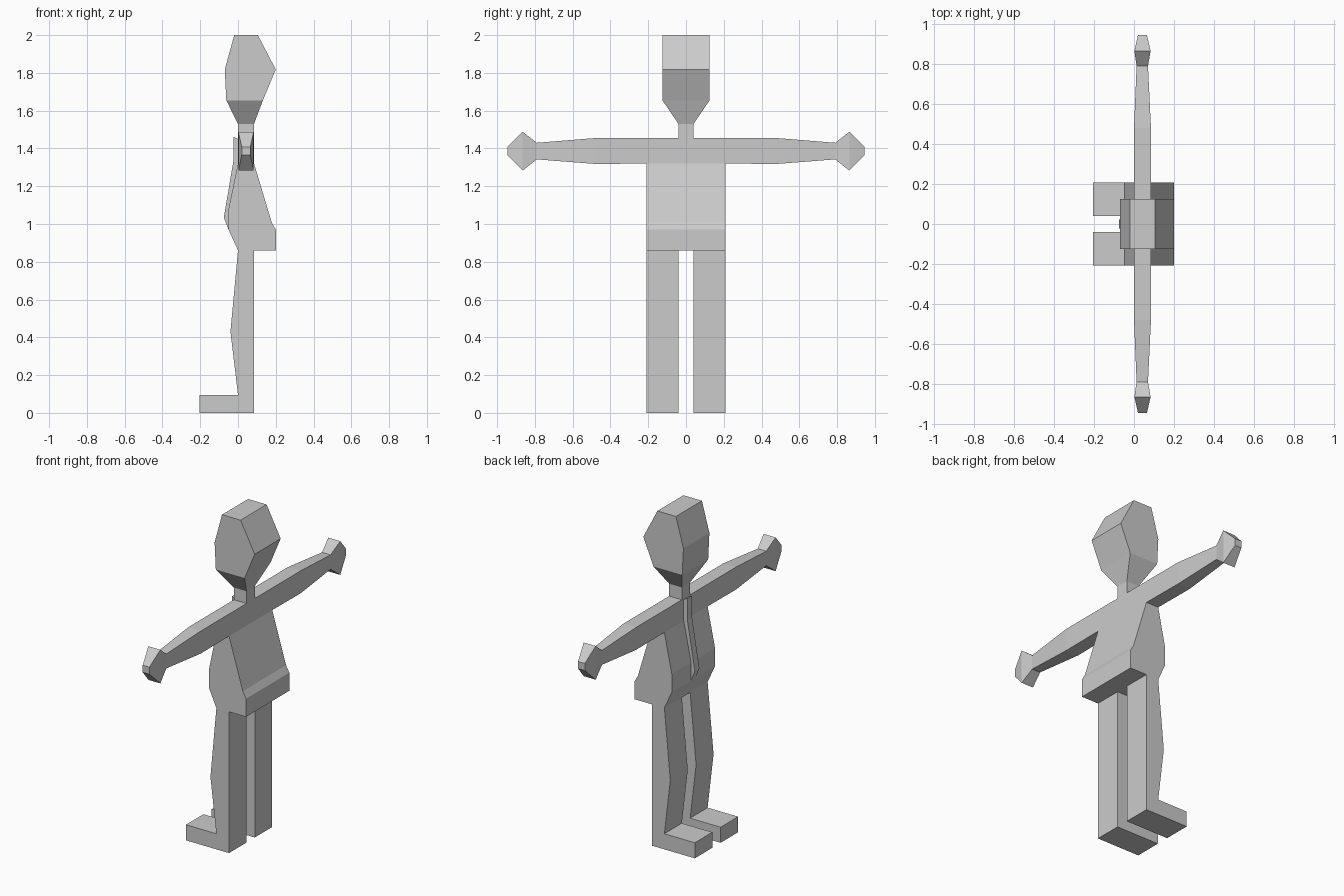
import bpy, bmesh

if "Cube" in bpy.data.objects:
    bpy.data.objects.remove(bpy.data.objects["Cube"])


def loft(name, rings, mirror=False):
    """Skin a list of matching closed rings and cap both ends."""
    bm = bmesh.new()
    loops = [[bm.verts.new(p) for p in ring] for ring in rings]
    n = len(loops[0])
    for a, b in zip(loops, loops[1:]):
        for i in range(n):
            j = (i + 1) % n
            bm.faces.new((a[i], a[j], b[j], b[i]))
    bm.faces.new(loops[0])
    bm.faces.new(loops[-1])
    bmesh.ops.recalc_face_normals(bm, faces=bm.faces)
    me = bpy.data.meshes.new(name)
    bm.to_mesh(me)
    bm.free()
    ob = bpy.data.objects.new(name, me)
    bpy.context.collection.objects.link(ob)
    if mirror:
        m = ob.modifiers.new("Mirror", 'MIRROR')
        m.use_axis = (False, True, False)
        m.use_mirror_merge = False
    return ob


def extrude_y(name, profile, y0, y1, mirror=False):
    """Side profile in x-z pulled along y."""
    return loft(name, [[(x, y, z) for x, z in profile] for y in (y0, y1)], mirror)


# Legs with feet pointing to -x
extrude_y("legs", [(0, 0.86), (-0.04, 0.43), (0, 0.095), (-0.205, 0.095),
                   (-0.205, 0), (0.085, 0), (0.085, 0.86)], 0.04, 0.208, True)

# Jacket-like torso flaring out at the back
extrude_y("torso", [(0, 1.455), (0, 1.32), (-0.05, 1.08), (-0.05, 0.97), (0, 0.86),
                    (0.2, 0.86), (0.2, 0.97), (0.178, 1.01), (0.085, 1.32),
                    (0.085, 1.455)], -0.208, 0.208)

# Narrow strip down the chest
extrude_y("tie", [(0, 1.45), (-0.025, 1.463), (-0.025, 1.33), (-0.075, 1.035),
                  (-0.05, 0.97), (-0.05, 1.08), (0, 1.32)], -0.022, 0.022)

# Arms and hands: y, x range, z range
arm = [(0.208, 0, 0.085, 1.32, 1.455), (0.48, 0, 0.085, 1.318, 1.455),
       (0.79, 0.013, 0.07, 1.342, 1.43), (0.865, 0.002, 0.083, 1.283, 1.488),
       (0.945, 0.02, 0.065, 1.365, 1.408)]
loft("arms", [[(a, y, c), (b, y, c), (b, y, d), (a, y, d)]
              for y, a, b, c, d in arm], True)

# Neck and head: z, x range, half width
head = [(1.455, 0, 0.085, 0.04), (1.53, 0, 0.085, 0.04), (1.655, -0.062, 0.132, 0.125),
        (1.818, -0.07, 0.2, 0.125), (2.0, -0.02, 0.105, 0.125)]
loft("head", [[(a, -w, z), (b, -w, z), (b, w, z), (a, w, z)]
              for z, a, b, w in head])
